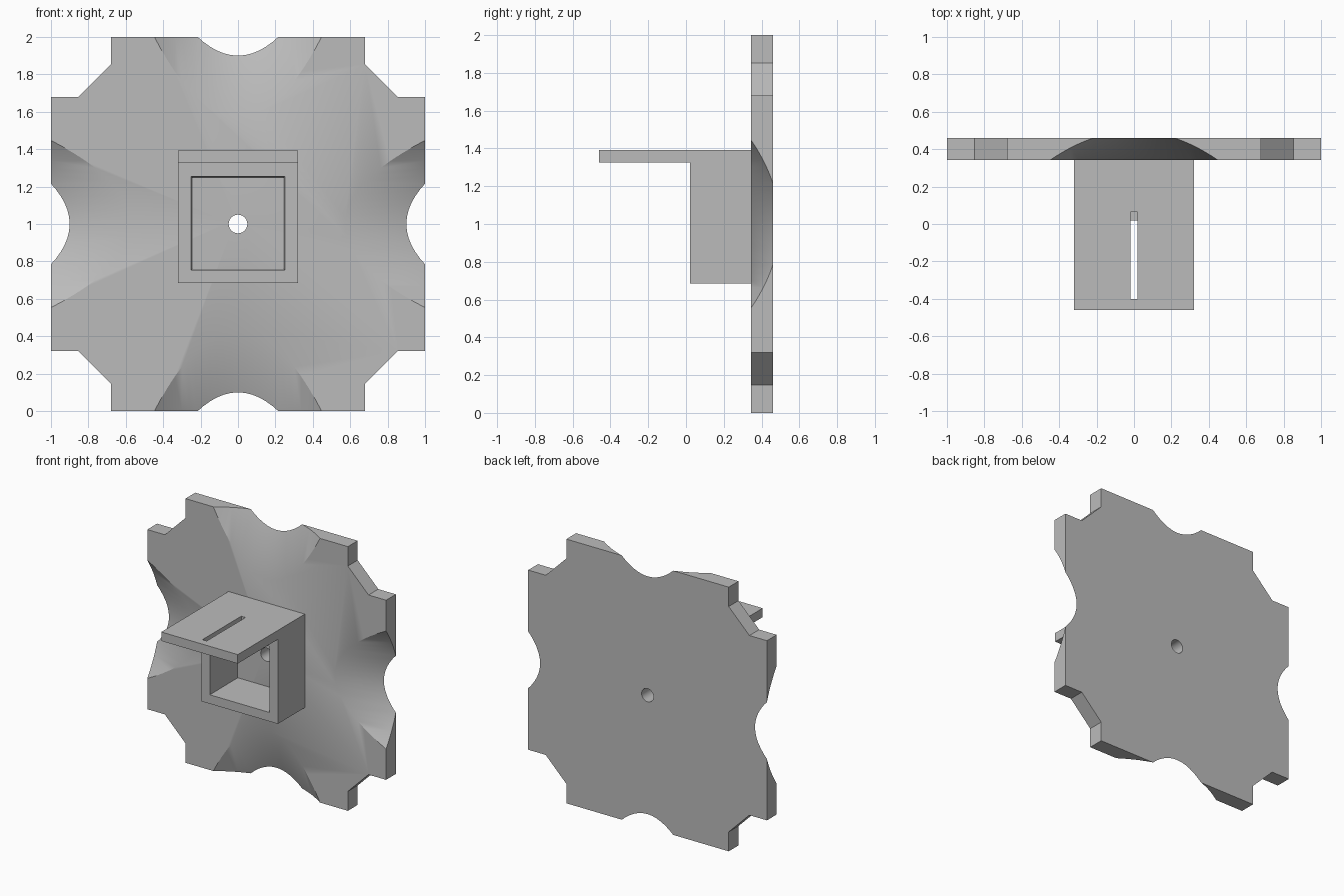
import bpy, bmesh, math
from mathutils import Matrix, Vector

if "Cube" in bpy.data.objects:
    bpy.data.objects.remove(bpy.data.objects["Cube"])

FRONT, BACK = 0.343, 0.46   # plate faces along y
MID = 1.0                   # height of the plate centre

grey = bpy.data.materials.new("plain grey")
grey.use_nodes = True
grey.diffuse_color = (0.5, 0.5, 0.5, 1)
grey.node_tree.nodes["Principled BSDF"].inputs["Base Color"].default_value = (0.5, 0.5, 0.5, 1)


def finish(name, bm):
    bmesh.ops.recalc_face_normals(bm, faces=bm.faces)
    mesh = bpy.data.meshes.new(name)
    bm.to_mesh(mesh)
    bm.free()
    mesh.materials.append(grey)
    ob = bpy.data.objects.new(name, mesh)
    bpy.context.collection.objects.link(ob)
    return ob


def loft(name, near, far, y0, y1):
    """Solid between two matching (x, z) outlines at y0 and y1."""
    bm = bmesh.new()
    a = [bm.verts.new((x, y0, z)) for x, z in near]
    b = [bm.verts.new((x, y1, z)) for x, z in far]
    bm.faces.new(a)
    bm.faces.new(b)
    for i in range(len(a)):
        j = (i + 1) % len(a)
        bm.faces.new((a[i], a[j], b[j], b[i]))
    return finish(name, bm)


def rect(half, low, high):
    return [(-half, low), (half, low), (half, high), (-half, high)]


def box(name, half, y0, y1, low, high):
    return loft(name, rect(half, low, high), rect(half, low, high), y0, y1)


def cut(target, cutter):
    mod = target.modifiers.new("cut", "BOOLEAN")
    mod.operation, mod.solver, mod.object = "DIFFERENCE", "EXACT", cutter
    bpy.context.view_layer.objects.active = target
    bpy.ops.object.modifier_apply(modifier=mod.name)
    bpy.data.objects.remove(cutter)


def scallop_outline(y):
    """Parabola whose tip slides outwards with depth."""
    tip = 0.57 + (y - FRONT) / (BACK - FRONT) * 0.33
    n, w = 16, 0.6
    pts = [(w * i / n, tip + (w * i / n) ** 2 / 0.465) for i in range(-n, n + 1)]
    return pts + [(w, 2.2), (-w, 2.2)]


# Square plate with stepped, chamfered corners
corner = [(1, 0.68), (0.853, 0.68), (0.68, 0.853), (0.68, 1)]
outline = []
for k in range(4):
    turn = Matrix.Rotation(k * math.pi / 2, 2)
    for p in corner:
        v = turn @ Vector(p)
        outline.append((v.x, v.y + MID))
plate = loft("back_plate", outline, outline, FRONT, BACK)

# Slanted scallops in the middle of each side
for k in range(4):
    y0, y1 = FRONT - 0.03, BACK + 0.03
    scoop = loft("scoop", scallop_outline(y0), scallop_outline(y1), y0, y1)
    scoop.data.transform(Matrix.Rotation(k * math.pi / 2, 4, "Y"))
    scoop.data.transform(Matrix.Translation((0, 0, MID)))
    cut(plate, scoop)

# Central bolt hole
ring = [(0.05 * math.cos(i * math.pi / 16), MID + 0.05 * math.sin(i * math.pi / 16))
        for i in range(32)]
cut(plate, loft("drill", ring, ring, FRONT - 0.1, BACK + 0.1))

# Open-fronted housing with slightly tapered inner walls
housing = box("housing", 0.32, 0.02, FRONT, 0.685, 1.325)
cut(housing, loft("cavity", rect(0.251, 0.752, 1.254), rect(0.242, 0.761, 1.245),
                  -0.02, FRONT + 0.02))

# Shelf over the housing with a long slot
shelf = box("shelf", 0.32, -0.46, FRONT, 1.325, 1.393)
cut(shelf, box("slot", 0.018, -0.4, 0.065, 1.2, 1.5))

for ob in (plate, housing, shelf):
    bpy.ops.object.select_all(action="DESELECT")
    ob.select_set(True)
    bpy.context.view_layer.objects.active = ob
    bpy.ops.object.shade_smooth_by_angle(angle=math.radians(30))
